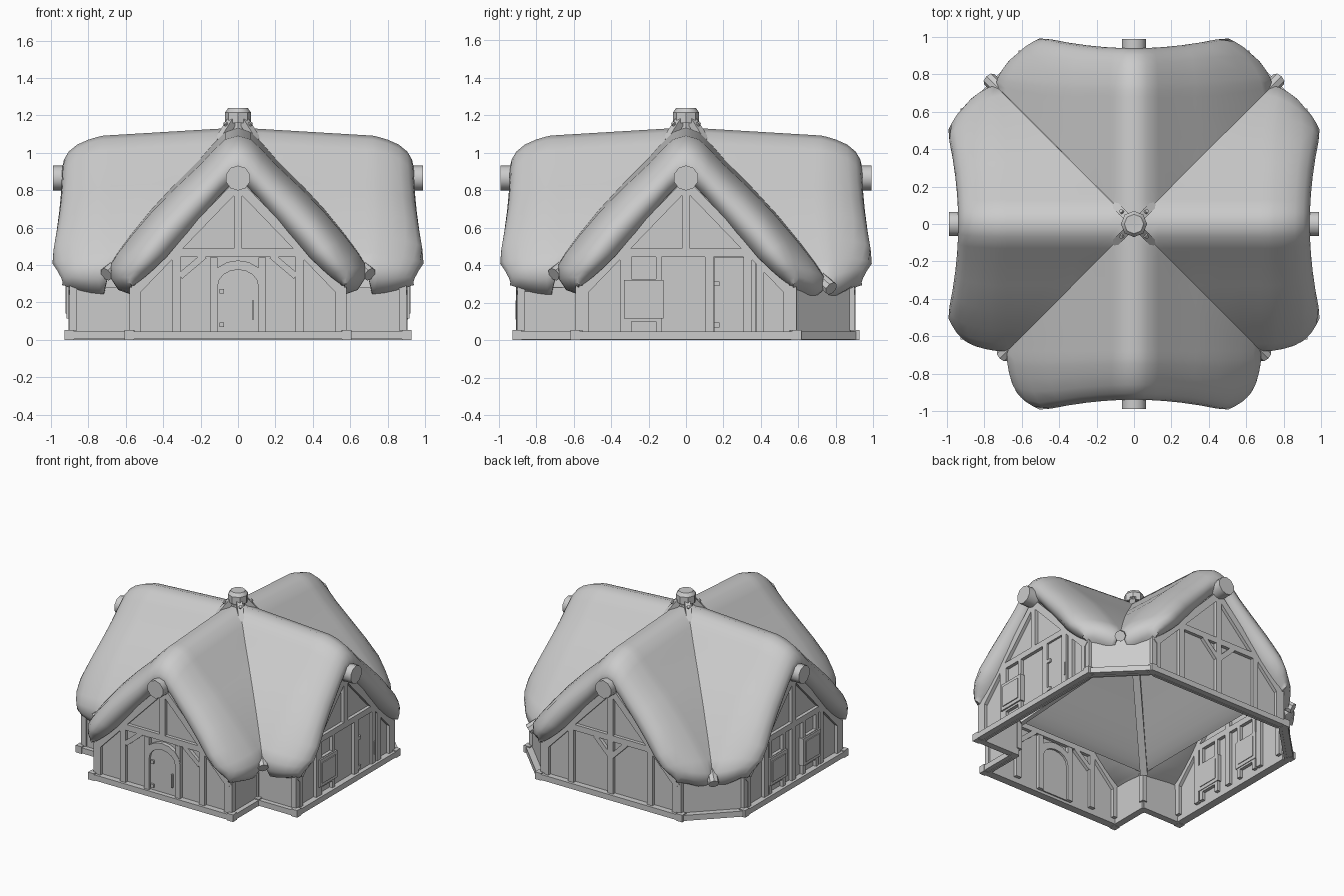
import bpy, bmesh, math
from mathutils import Vector, Matrix

cube = bpy.data.objects.get("Cube")
if cube:
    bpy.data.objects.remove(cube, do_unlink=True)

grey = bpy.data.materials.new("plain grey")
grey.use_nodes = True
COLOR = (0.6, 0.6, 0.6, 1)
grey.diffuse_color = COLOR
grey.node_tree.nodes["Principled BSDF"].inputs["Base Color"].default_value = COLOR


def finish(name, bm, smooth=None):
    bmesh.ops.recalc_face_normals(bm, faces=bm.faces)
    mesh = bpy.data.meshes.new(name)
    bm.to_mesh(mesh)
    bm.free()
    mesh.materials.append(grey)
    obj = bpy.data.objects.new(name, mesh)
    bpy.context.collection.objects.link(obj)
    if smooth:
        bpy.ops.object.select_all(action='DESELECT')
        obj.select_set(True)
        bpy.context.view_layer.objects.active = obj
        bpy.ops.object.shade_smooth_by_angle(angle=math.radians(smooth))
    return obj


def beam(name, p, q, w, h, up=(0, 0, 1)):
    """Square timber from p to q, w across and h along the up direction."""
    p, q, up = Vector(p), Vector(q), Vector(up)
    x = (q - p).normalized()
    y = up.cross(x).normalized()
    z = x.cross(y)
    m = Matrix((x * (q - p).length, y * w, z * h)).transposed().to_4x4()
    m.translation = (p + q) / 2
    bm = bmesh.new()
    bmesh.ops.create_cube(bm, size=1, matrix=m)
    return finish(name, bm)


def log(name, p, q, r1, r2=None, sides=10):
    p, q = Vector(p), Vector(q)
    m = (q - p).to_track_quat('Z', 'Y').to_matrix().to_4x4()
    m.translation = (p + q) / 2
    bm = bmesh.new()
    bmesh.ops.create_cone(bm, cap_ends=True, segments=sides, radius1=r1,
                          radius2=r1 if r2 is None else r2,
                          depth=(q - p).length, matrix=m)
    return finish(name, bm, 40)


# Side k: 0 front, 1 left, 2 back, 3 right; a runs along the wall, d outwards
def place(k, a, d, z):
    return Matrix.Rotation(k * math.pi / 2, 3, 'Z') @ Vector((a, -d, z))


SIDES = ["front", "left", "back", "right"]
WALL = 0.88


def bar(name, k, a0, z0, a1, z1, w=0.045, d=WALL - 0.01, depth=0.07):
    """Timber of the frame; by default it shows on both faces of the wall."""
    out = place(k, 0, 1, 0)
    return beam(SIDES[k] + "_" + name, place(k, a0, d, z0), place(k, a1, d, z1), w, depth, out)


def plate(name, k, outline, d0, d1):
    bm = bmesh.new()
    face = bm.faces.new([bm.verts.new(place(k, a, d0, z)) for a, z in outline])
    ext = bmesh.ops.extrude_face_region(bm, geom=[face])["geom"]
    bmesh.ops.translate(bm, vec=place(k, 0, d1 - d0, 0),
                        verts=[v for v in ext if isinstance(v, bmesh.types.BMVert)])
    return finish(SIDES[k] + "_" + name, bm)


def rect(a, z, w, h):
    return [(a - w / 2, z - h / 2), (a + w / 2, z - h / 2), (a + w / 2, z + h / 2), (a - w / 2, z + h / 2)]


def arch(half, spring, top, n=8):
    pts = [(half, 0.02)]
    for i in range(n + 1):
        t = math.pi * i / n
        pts.append((half * math.cos(t), spring + (top - spring) * math.sin(t)))
    return pts + [(-half, 0.02)]


# ---- Thatched roof: four arms meeting at diagonal valleys
OUTER = [(0, 1.135), (.07, 1.11), (.13, 1.05), (.2, .97), (.33, .84), (.46, .7),
         (.57, .565), (.64, .47), (.68, .405), (.68, .33), (.64, .27), (.57, .25)]
INNER = [(0, .85), (.04, .83), (.09, .78), (.15, .71), (.22, .63), (.3, .54),
         (.38, .445), (.44, .375), (.49, .32), (.53, .28), (.555, .26), (.57, .25)]
REACH = 0.68


def height(profile, t):
    for (t0, z0), (t1, z1) in zip(profile, profile[1:]):
        if t0 <= t <= t1:
            return z0 + (z1 - z0) * (t - t0) / (t1 - t0)
    return profile[-1][1]


def clamp(v):
    return max(0.0, min(1.0, v))


def roof_point(i, d, w):
    (to, zo), (ti, zi) = OUTER[i], INNER[i]
    if w == 0 and (to >= d or d <= REACH and i > 8):
        to, zo = d, height(OUTER, d)
    zo -= 0.06 * max(0, d - to)
    t = to + (ti - to) * w
    z = zo + (zi - zo) * w
    # Ends swell towards the eaves, then tuck in and rise at the bottom corners
    end = clamp((d - REACH) / 0.25)
    low = clamp((0.43 - z) / 0.17)
    flare = 0.06 * clamp(t / 0.5) ** 2 - 0.045 * clamp((t - 0.5) / 0.16)
    tuck = 0.06 * low * (1 - 0.5 * w)
    return t, d + (flare - tuck) * end, z + 0.05 * low * end ** 2


rows = [(t, 0) for t, z in OUTER[:9]]
rows += [(.72, .0), (.75, .02), (.8, .07), (.86, .17), (.905, .32), (.93, .5), (.94, .68),
         (.925, .85), (.89, 1), (.57, 1)]
for k in range(4):
    bm = bmesh.new()
    grid = []
    n = len(OUTER)
    for d, w in rows:
        line = []
        for j in range(1 - n, n):
            t, dd, z = roof_point(abs(j), d, w)
            p = place(k, math.copysign(t, j), dd, z)
            # The rear corners reach further out and lower
            if p.y > 0:
                m, big = sorted((abs(p.x), p.y))
                s = clamp(m / REACH) ** 2 * clamp(1 - (big - m) / 0.3)
                p += Vector((math.copysign(0.06, p.x), 0.06, -0.07)) * s
            line.append(bm.verts.new(p))
        grid.append(line)
    for r0, r1 in zip(grid, grid[1:]):
        for j in range(len(r0) - 1):
            bm.faces.new((r0[j], r0[j + 1], r1[j + 1], r1[j]))
    bmesh.ops.remove_doubles(bm, verts=bm.verts, dist=0.0005)
    finish(SIDES[k] + "_thatch", bm, 70)

# ---- Hipped ceiling inside, resting on the inner corners
bm = bmesh.new()
rings = [[bm.verts.new((sx * t, sy * t, z + .03)) for sx, sy in ((-1, -1), (1, -1), (1, 1), (-1, 1))]
         for t, z in INNER[1:]]
bm.faces.new(rings[0])
for r0, r1 in zip(rings, rings[1:]):
    for i in range(4):
        bm.faces.new((r0[i], r0[(i + 1) % 4], r1[(i + 1) % 4], r1[i]))
finish("ceiling", bm, 30)

# ---- Ridge logs, valley poles and the crown on top
for k in range(4):
    log(SIDES[k] + "_ridge_log", place(k, 0, .6, .865), place(k, 0, .99, .865), .067)
for sx in (-1, 1):
    for sy, end, z in ((-1, .705, .35), (1, .775, .275)):
        log("valley_pole", (sx * .4, sy * .4, .6), (sx * end, sy * end, z), .038, sides=8)
        beam("valley_rafter", (sx * .05, sy * .05, .8), (sx * .56, sy * .56, .27), .05, .06)
        beam("crown_leg", (sx * .02, sy * .02, 1.19), (sx * .1, sy * .1, 1.06), .04, .04)
        log("crown_peg", (sx * .05, sy * .05, 1.13), (sx * .07, sy * .07, 1.16), .012, sides=6)
log("crown_post", (0, 0, 1.0), (0, 0, 1.17), .05, sides=8)
log("crown_block", (0, 0, 1.16), (0, 0, 1.215), .07, sides=8)
log("crown_cap", (0, 0, 1.215), (0, 0, 1.24), .07, .052, sides=8)

# ---- Low walls between the gables, with sill beams and corner blocks all round
half = [(.56, -.88), (.56, -.57), (.88, -.57), (.88, .57), (.57, .88)]
plan = half + [(-x, y) for x, y in reversed(half)]
OUT = 0.022
for (x0, y0), (x1, y1) in zip(plan, plan[1:] + plan[:1]):
    if math.hypot(x1 - x0, y1 - y0) < 1:
        beam("low_wall", (x0, y0, .14), (x1, y1, .14), .02, .28)
    p, q = [Vector((x + math.copysign(OUT, x), y + math.copysign(OUT, y), .025))
            for x, y in ((x0, y0), (x1, y1))]
    beam("sill_beam", p, q, .045, .042)
    beam("corner_block", (p.x, p.y, 0), (p.x, p.y, .054), .05, .05, (0, 1, 0))
    beam("corner_post", (x0, y0, .05), (x0, y0, .29), .04, .04, (0, 1, 0))

# ---- Gable walls and the timber frame shared by every side
for k in range(4):
    plate("gable", k, [(-.56, 0), (.56, 0), (.56, .28), (0, .86), (-.56, .28)], WALL - .02, WALL)
    bar("tie_beam", k, -.38, .465, .38, .465)
    bar("king_post", k, 0, .48, 0, .8)
    for s in (-1, 1):
        bar("gable_rafter", k, s * .56, .25, 0, .83, .05)
        bar("end_post", k, s * .535, .04, s * .535, .28, .035)
        bar("stud", k, s * .33, .04, s * .33, .45)

# ---- Front: arched door with braces
plate("door_frame", 0, arch(.15, .3, .425) + arch(.108, .29, .375)[::-1], WALL - .045, WALL + .028)
plate("door", 0, arch(.11, .29, .377), WALL - .03, WALL + .01)
bar("door_handle", 0, .08, .11, .08, .21, .01, WALL + .015, .03)
for s in (-1, 1):
    bar("door_post", 0, s * .13, .04, s * .13, .44, .04)
    bar("brace", 0, s * .31, .34, s * .18, .45, .035)
for z in (.08, .26):
    bar("hinge", 0, -.1, z, -.075, z, .025, WALL + .01, .03)


def window(k, a):
    for s in (-1, 1):
        bar("window_post", k, a + s * .08, .04, a + s * .08, .45, .03)
    bar("window_head", k, a - .08, .31, a + .08, .31, .03)
    bar("window_ledge", k, a - .08, .115, a + .08, .115, .03)
    plate("shutter", k, rect(a, .2175, .21, .205), WALL - .05, WALL + .036)
    plate("shutter_panel", k, rect(a, .2175, .16, .155), WALL - .055, WALL + .043)


# ---- Left: window and plank door
window(1, -.225)
plate("door", 1, rect(.26, .23, .22, .42), WALL - .03, WALL + .012)
bar("door_post", 1, .125, .04, .125, .45)
bar("door_post", 1, .395, .04, .395, .45)
bar("door_handle", 1, .34, .11, .34, .21, .01, WALL + .015, .03)
for z in (.08, .3):
    bar("hinge", 1, .15, z, .18, z, .025, WALL + .01, .03)

# ---- Back: centre post with braces
bar("centre_post", 2, 0, .04, 0, .45)
for s in (-1, 1):
    bar("brace", 2, 0, .32, s * .13, .45, .035)

# ---- Right: two windows and a centre post
window(3, -.2)
window(3, .2)
bar("centre_post", 3, 0, .04, 0, .45)
